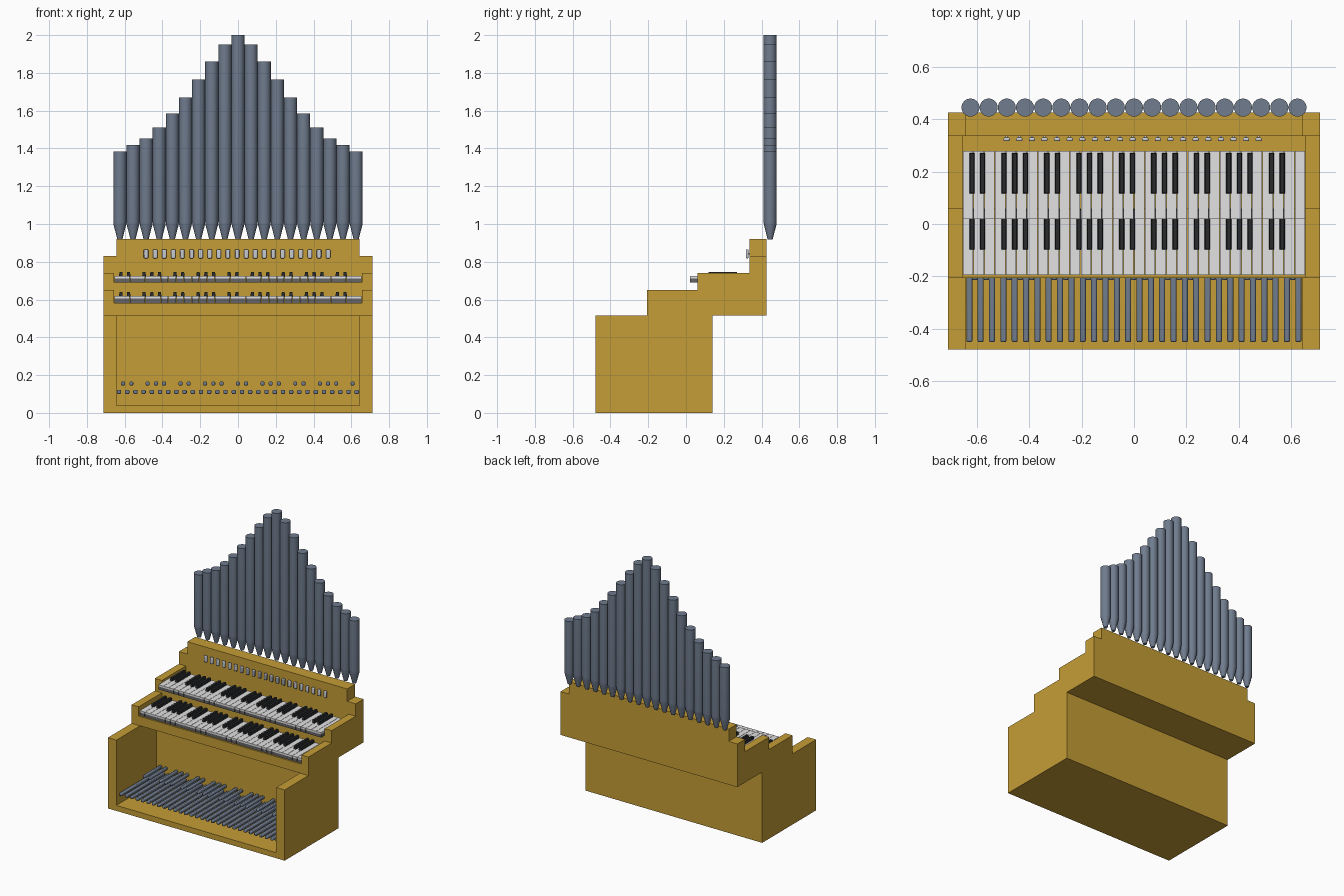
import bpy, bmesh, math
from mathutils import Vector

if "Cube" in bpy.data.objects:
    bpy.data.objects.remove(bpy.data.objects["Cube"])


def material(name, rgb):
    m = bpy.data.materials.new(name)
    m.diffuse_color = (*rgb, 1)
    m.use_nodes = True
    m.node_tree.nodes["Principled BSDF"].inputs["Base Color"].default_value = m.diffuse_color
    return m


WOOD = material("golden wood", (0.56, 0.34, 0.037))
METAL = material("slate metal", (0.16, 0.20, 0.27))
WHITE = material("key white", (0.76, 0.76, 0.77))
BLACK = material("key black", (0.022, 0.024, 0.027))
GREY = material("key core grey", (0.13, 0.13, 0.14))
SILVER = material("stop silver", (0.58, 0.60, 0.64))


def finish(name, bm, mat, smooth=False, bevel=0, segments=2):
    bmesh.ops.recalc_face_normals(bm, faces=bm.faces[:])
    mesh = bpy.data.meshes.new(name)
    bm.to_mesh(mesh)
    bm.free()
    mesh.materials.append(mat)
    ob = bpy.data.objects.new(name, mesh)
    bpy.context.collection.objects.link(ob)
    if bevel:
        mod = ob.modifiers.new("soft edges", 'BEVEL')
        mod.width, mod.segments = bevel, segments
    if smooth:
        bpy.ops.object.select_all(action='DESELECT')
        bpy.context.view_layer.objects.active = ob
        ob.select_set(True)
        bpy.ops.object.shade_smooth_by_angle(angle=math.radians(35))
    return ob


def add_box(bm, x0, x1, y0, y1, z0, z1, taper=0):
    """Box, optionally narrowed towards its top."""
    verts = bmesh.ops.create_cube(bm, size=1)["verts"]
    for v in verts:
        top = v.co.z > 0
        sx, sy = (1 if v.co.x > 0 else -1), (1 if v.co.y > 0 else -1)
        t = taper if top else 0
        v.co = Vector(((x1 if sx > 0 else x0) - sx * t,
                       (y1 if sy > 0 else y0) - sy * t,
                       z1 if top else z0))


def add_profile(bm, x0, x1, points):
    """Side profile of (y, z) points extruded along x."""
    face = bm.faces.new([bm.verts.new((x0, y, z)) for y, z in points])
    ext = bmesh.ops.extrude_face_region(bm, geom=[face])["geom"]
    for v in ext:
        if isinstance(v, bmesh.types.BMVert):
            v.co.x = x1


def sharps(count):
    """Gaps between naturals that hold a sharp, starting from C."""
    return [k for k in range(1, count) if k % 7 in (1, 2, 4, 5, 6)]


# base: floor and back wall in one L profile, plus two side walls
bm = bmesh.new()
add_profile(bm, -0.644, 0.644, [(-0.48, 0), (0.14, 0), (0.14, 0.515),
                                (-0.02, 0.515), (-0.02, 0.04), (-0.48, 0.04)])
finish("base_floor_and_back", bm, WOOD)
for side, s in (("left", -1), ("right", 1)):
    bm = bmesh.new()
    add_box(bm, min(s * 0.644, s * 0.712), max(s * 0.644, s * 0.712),
            -0.48, 0.14, 0, 0.515)
    finish("base_side_" + side, bm, WOOD)
    # stepped cheek beside the manuals
    bm = bmesh.new()
    add_profile(bm, s * 0.656, s * 0.712,
                [(-0.207, 0.515), (0.427, 0.515), (0.427, 0.83), (0.337, 0.83),
                 (0.337, 0.74), (0.06, 0.74), (0.06, 0.65), (-0.207, 0.65)])
    finish("cheek_" + side, bm, WOOD)

# stepped key bed and the chest under the pipes
bm = bmesh.new()
add_profile(bm, -0.656, 0.656,
            [(-0.207, 0.515), (0.427, 0.515), (0.427, 0.83), (0.337, 0.83),
             (0.337, 0.69), (0.06, 0.69), (0.06, 0.583), (-0.207, 0.583)])
finish("key_bed", bm, WOOD)
bm = bmesh.new()
add_box(bm, -0.644, 0.644, 0.337, 0.427, 0.83, 0.92)
finish("pipe_chest", bm, WOOD)

# two manuals: key cores, white tops and black keys
N, W = 32, 1.31 / 32
for name, y0, y1, z in (("lower", -0.195, 0.06, 0.583), ("upper", 0.02, 0.28, 0.69)):
    core, top, black = bmesh.new(), bmesh.new(), bmesh.new()
    for i in range(N):
        x = -0.655 + W * i
        add_box(core, x + 0.001, x + W - 0.001, y0, y1, z, z + 0.022)
        add_box(top, x + 0.001, x + W - 0.001, y0, y1, z + 0.022, z + 0.035)
    for k in sharps(N):
        x = -0.661 + W * k
        add_box(black, x - 0.0105, x + 0.0105, y0 + 0.096, y0 + 0.252,
                z + 0.03, z + 0.056, taper=0.003)
    finish(name + "_key_cores", core, GREY)
    finish(name + "_white_keys", top, WHITE)
    finish(name + "_black_keys", black, BLACK)

# stop tablets on the front of the chest
bm = bmesh.new()
for i in range(21):
    x = -0.487 + 0.0482 * i
    add_box(bm, x - 0.012, x + 0.012, 0.317, 0.331, 0.818, 0.866)
finish("stop_tablets", bm, SILVER, smooth=True, bevel=0.005)
bm = bmesh.new()
for i in range(21):
    x = -0.487 + 0.0482 * i
    add_box(bm, x - 0.004, x + 0.004, 0.33, 0.338, 0.838, 0.846)
finish("stop_stems", bm, SILVER)

# pedal board: long naturals and short raised sharps
P, PW = 30, 0.0434
long_bars, short_bars = bmesh.new(), bmesh.new()
for i in range(P):
    x = -0.63 + PW * i
    add_box(long_bars, x - 0.0115, x + 0.0115, -0.452, -0.01, 0.1, 0.122)
for k in sharps(P):
    x = -0.63 + PW * (k - 0.5)
    add_box(short_bars, x - 0.0105, x + 0.0105, -0.215, -0.01, 0.145, 0.166)
finish("pedal_naturals", long_bars, METAL, smooth=True, bevel=0.006)
finish("pedal_sharps", short_bars, METAL, smooth=True, bevel=0.006)

# pipes: tapered foot and cylindrical body, tallest in the middle
heights = [2.0, 1.95, 1.86, 1.765, 1.67, 1.585, 1.51, 1.453, 1.418, 1.385]
SIDES = 24
for i in range(-9, 10):
    bm = bmesh.new()
    rings = []
    for r, z in ((0.013, 0.918), (0.033, 0.995), (0.0345, 1.01), (0.0345, heights[abs(i)])):
        rings.append([bm.verts.new((0.0695 * i + r * math.cos(math.tau * a / SIDES),
                                    0.4455 + r * math.sin(math.tau * a / SIDES), z))
                      for a in range(SIDES)])
    for lo, hi in zip(rings, rings[1:]):
        for a in range(SIDES):
            b = (a + 1) % SIDES
            bm.faces.new((lo[a], lo[b], hi[b], hi[a]))
    bm.faces.new(rings[0])
    bm.faces.new(rings[-1])
    finish(f"pipe_{i + 10:02d}", bm, METAL, smooth=True)
